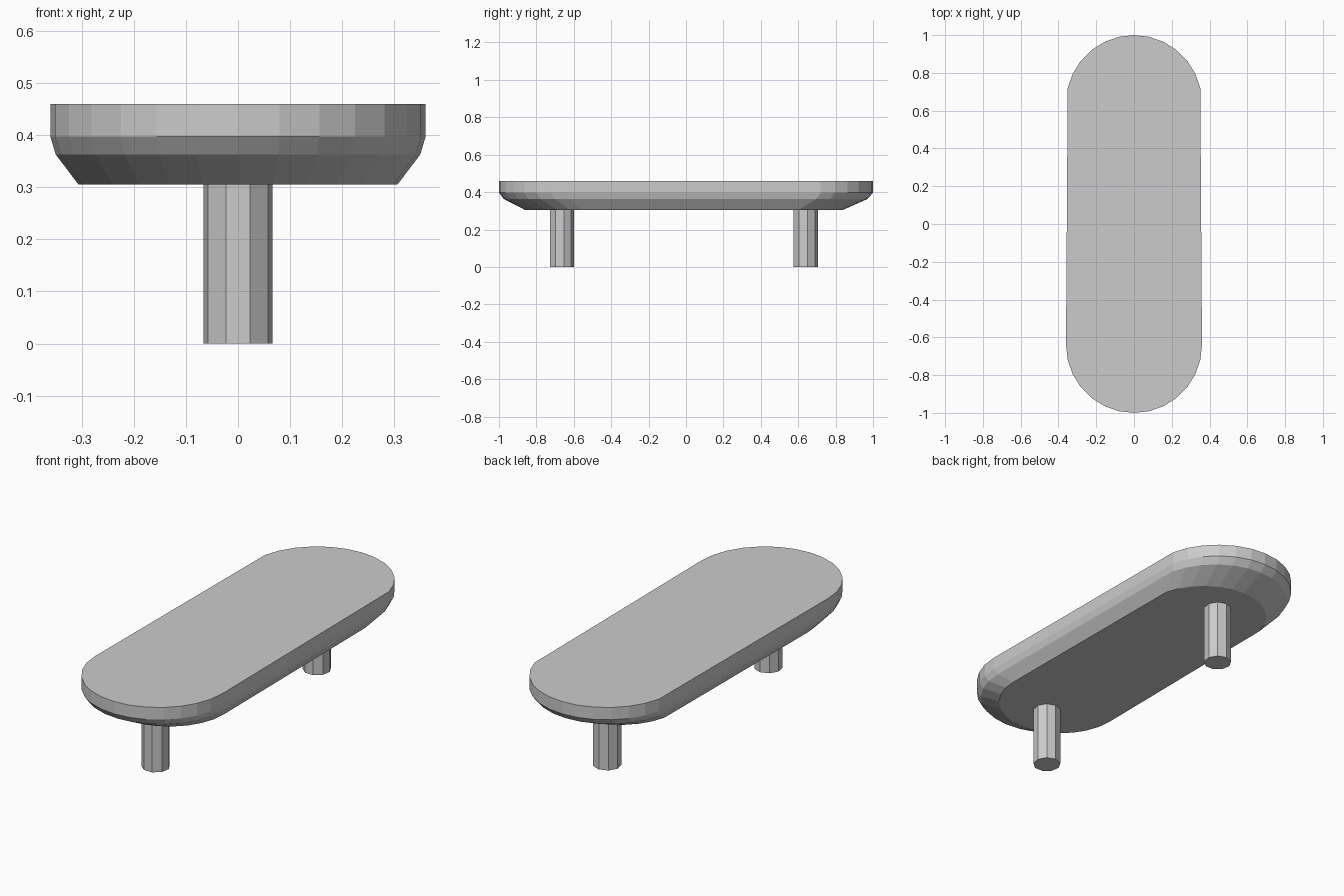
import bpy, bmesh
from math import sin, cos, pi

if "Cube" in bpy.data.objects:
    bpy.data.objects.remove(bpy.data.objects["Cube"])

R, END_Y, SEG = 0.36, 0.64, 14


def outline():
    """Stadium outline; the back arc stops one step short of the sides."""
    pts = []
    for i in range(SEG + 1):            # front end, left to right
        a = -pi / 2 + pi * i / SEG
        pts.append((R * sin(a), -END_Y - R * cos(a)))
    for i in range(1, SEG):             # back end, right to left
        a = pi / 2 - pi * i / SEG
        pts.append((R * sin(a), END_Y + R * cos(a)))
    return pts


def loft(name, rings):
    """Join equal rings of points into a closed solid, bottom to top."""
    bm = bmesh.new()
    loops = [[bm.verts.new(p) for p in ring] for ring in rings]
    for lo, hi in zip(loops, loops[1:]):
        n = len(lo)
        for i in range(n):
            j = (i + 1) % n
            bm.faces.new((lo[i], lo[j], hi[j], hi[i]))
    bm.faces.new(loops[0][::-1])
    bm.faces.new(loops[-1])
    bmesh.ops.recalc_face_normals(bm, faces=bm.faces[:])
    mesh = bpy.data.meshes.new(name)
    bm.to_mesh(mesh)
    bm.free()
    obj = bpy.data.objects.new(name, mesh)
    bpy.context.collection.objects.link(obj)
    return obj


# Top: flat slab with a two-step tapered underside (z, scale, y shift)
profile = [(0.305, 0.85, -0.011), (0.363, 0.972, -0.002),
           (0.397, 1.0, 0.0), (0.46, 1.0, 0.0)]
loft("table_top", [[(x * s, y * s + dy, z) for x, y in outline()]
                   for z, s, dy in profile])

# Legs: nine-sided posts
for name, y in (("front_leg", -0.665), ("back_leg", 0.638)):
    bpy.ops.mesh.primitive_cylinder_add(vertices=9, radius=0.067, depth=0.31,
                                        location=(0, y, 0.155))
    bpy.context.object.name = name
